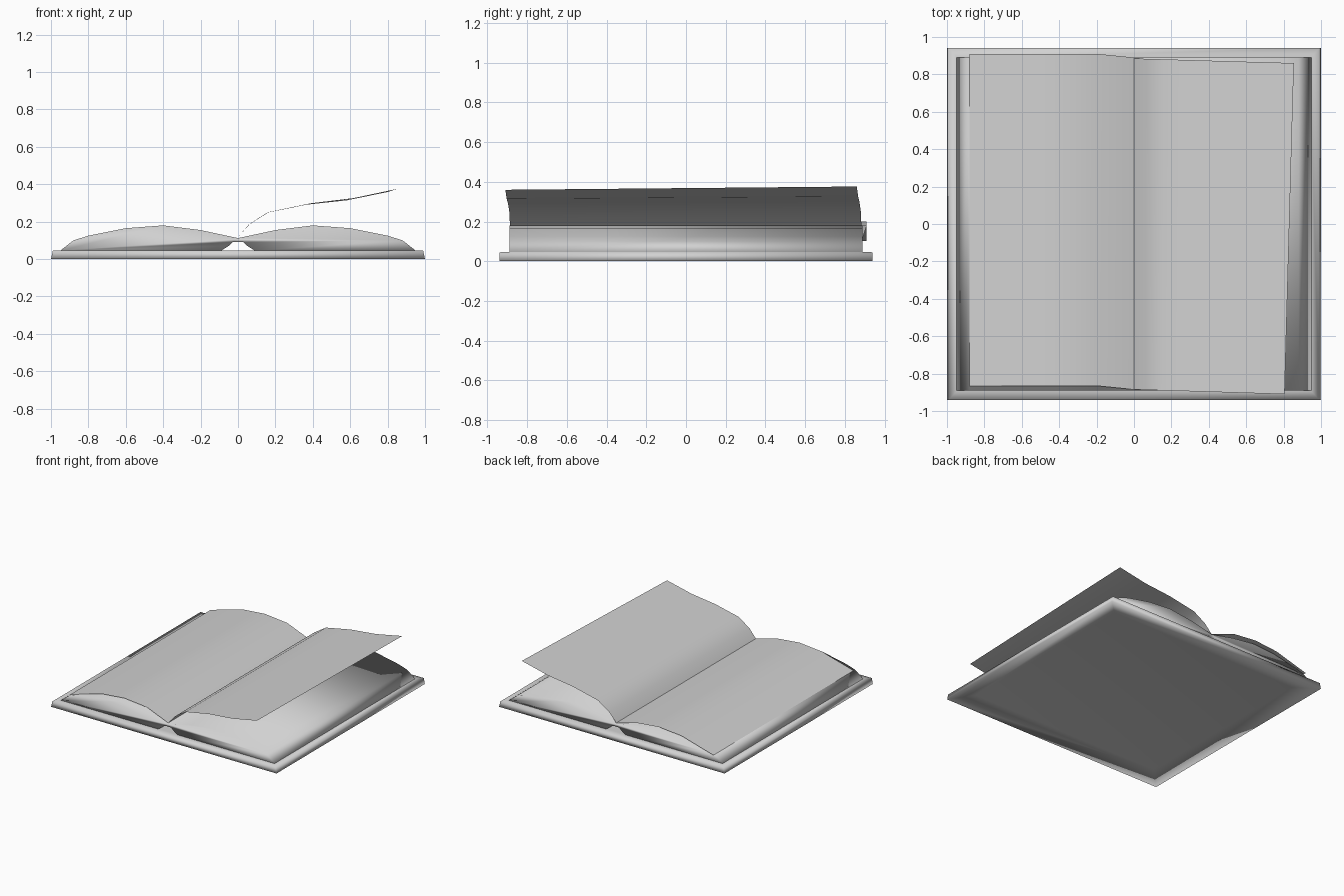
import bpy
import bmesh

if "Cube" in bpy.data.objects:
    bpy.data.objects.remove(bpy.data.objects["Cube"])

# One plain paper-grey colour for the whole book
grey = bpy.data.materials.new("light_grey")
grey.use_nodes = True
grey.diffuse_color = (0.64, 0.64, 0.64, 1)
grey.node_tree.nodes["Principled BSDF"].inputs["Base Color"].default_value = grey.diffuse_color


def finish(name, bm, recalc=True):
    """Turn a bmesh into a smooth, coloured object."""
    if recalc:
        bmesh.ops.recalc_face_normals(bm, faces=bm.faces)
    mesh = bpy.data.meshes.new(name)
    bm.to_mesh(mesh)
    bm.free()
    mesh.materials.append(grey)
    mesh.shade_smooth()
    obj = bpy.data.objects.new(name, mesh)
    bpy.context.collection.objects.link(obj)
    return obj


def bridge(bm, a, b, closed):
    """Join two rows of vertices with quads."""
    n = len(a)
    for i in range(n if closed else n - 1):
        j = (i + 1) % n
        bm.faces.new((a[i], a[j], b[j], b[i]))


def rectangle(bm, x, y, z):
    return [bm.verts.new((sx * x, sy * y, z))
            for sx, sy in ((-1, -1), (1, -1), (1, 1), (-1, 1))]


# Open cover: a thin slab with a shallow dished underside
bm = bmesh.new()
rings = [rectangle(bm, *r) for r in (
    (0.85, 0.79, 0.025), (1, 0.94, 0), (0.99, 0.94, 0.045), (0.94, 0.885, 0.047))]
for a, b in zip(rings, rings[1:]):
    bridge(bm, a, b, True)
bm.faces.new(rings[0])
bm.faces.new(rings[-1])
finish("cover", bm)

# Page block: mirrored double-hump profile with a small arch under the gutter
top = [(0.2, 0.155), (0.4, 0.18), (0.6, 0.165), (0.8, 0.125), (0.88, 0.1), (0.95, 0.045)]
arch = [(0.09, 0.045), (0.05, 0.07), (0.03, 0.09)]
half = top + arch
profile = [(0, 0.112)] + half + [(-x, z) for x, z in reversed(half)]
bm = bmesh.new()
front, back = [[bm.verts.new((x, y, z)) for x, z in profile] for y in (-0.89, 0.89)]
bridge(bm, front, back, True)
bm.faces.new(front)
bm.faces.new(back)
finish("page_block", bm)


def sheet(name, front_edge, back_edge):
    """Thin loose leaf between two curved edges, facing up."""
    bm = bmesh.new()
    a, b = [[bm.verts.new(p) for p in edge] for edge in (front_edge, back_edge)]
    bridge(bm, a, b, False)
    for f in bm.faces:
        f.normal_update()
        if f.normal.z < 0:
            f.normal_flip()
    finish(name, bm, False)


# Leaf resting on one half, slipped slightly backwards
rest = [(0, 0.117), (-0.2, 0.18), (-0.4, 0.2), (-0.6, 0.182), (-0.88, 0.103)]
edges = [[(x, y + min(-x, 0.2) * 0.1, z) for x, z in rest] for y in (-0.885, 0.89)]
sheet("resting_leaf", *edges)

# Leaf being turned, lifted from the gutter and a little skewed
turn = [(0, 0.117), (0.06, 0.185), (0.16, 0.25), (0.38, 0.295), (0.6, 0.32), (0.83, 0.368)]
edges = [[(x * (1 + s * 0.03), s * 0.885 - 0.03 * x, z + s * x * 0.01) for x, z in turn]
         for s in (-1, 1)]
sheet("turning_leaf", *edges)
